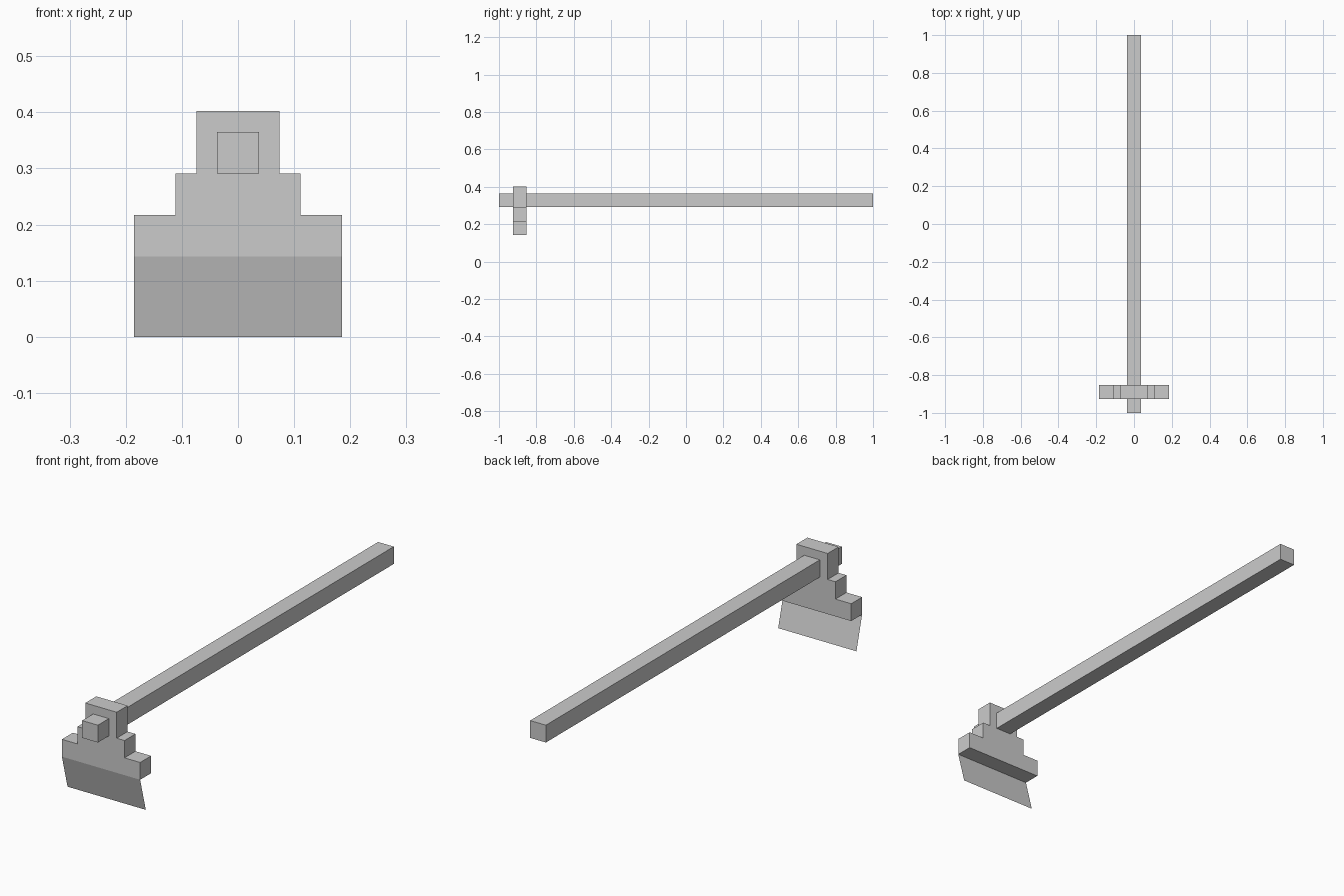
import bpy
import bmesh
from math import radians, sin, cos

default = bpy.data.objects.get("Cube")
if default:
    bpy.data.objects.remove(default, do_unlink=True)

U = 2 / 54                      # module: the whole tool is 54 modules long
TILT = radians(15)              # blade leans back toward the handle
BLADE = 4 * U
BASE = BLADE * cos(TILT)        # underside of the head
FRONT, BACK = -25 * U, -23 * U  # head faces

grey = bpy.data.materials.new("light_grey")
grey.use_nodes = True
colour = (0.6, 0.6, 0.6, 1)
grey.diffuse_color = colour
grey.node_tree.nodes["Principled BSDF"].inputs["Base Color"].default_value = colour


def extrude_face(name, points, offset=None):
    """Make a flat face and, if an offset is given, extrude it to a solid."""
    bm = bmesh.new()
    face = bm.faces.new([bm.verts.new(p) for p in points])
    if offset:
        out = bmesh.ops.extrude_face_region(bm, geom=[face], use_keep_orig=True)
        moved = [g for g in out["geom"] if isinstance(g, bmesh.types.BMVert)]
        bmesh.ops.translate(bm, verts=moved, vec=offset)
        bmesh.ops.recalc_face_normals(bm, faces=bm.faces)
    mesh = bpy.data.meshes.new(name)
    bm.to_mesh(mesh)
    bm.free()
    mesh.materials.append(grey)
    obj = bpy.data.objects.new(name, mesh)
    bpy.context.collection.objects.link(obj)
    return obj


# Stepped head: half profile in modules, mirrored across x
half = [(5, 0), (5, 2), (3, 2), (3, 4), (2, 4), (2, 7)]
outline = half + [(-x, z) for x, z in reversed(half)]
extrude_face("head", [(x * U, FRONT, BASE + z * U) for x, z in outline],
             (0, BACK - FRONT, 0))

# Square handle running through the head
square = [(-1, 4), (1, 4), (1, 6), (-1, 6)]
extrude_face("handle", [(x * U, -1, BASE + z * U) for x, z in square], (0, 2, 0))

# Thin sheet blade hanging from the front lower edge of the head
w, tip = 5 * U, FRONT + BLADE * sin(TILT)
extrude_face("blade", [(-w, tip, 0), (w, tip, 0), (w, FRONT, BASE), (-w, FRONT, BASE)])
